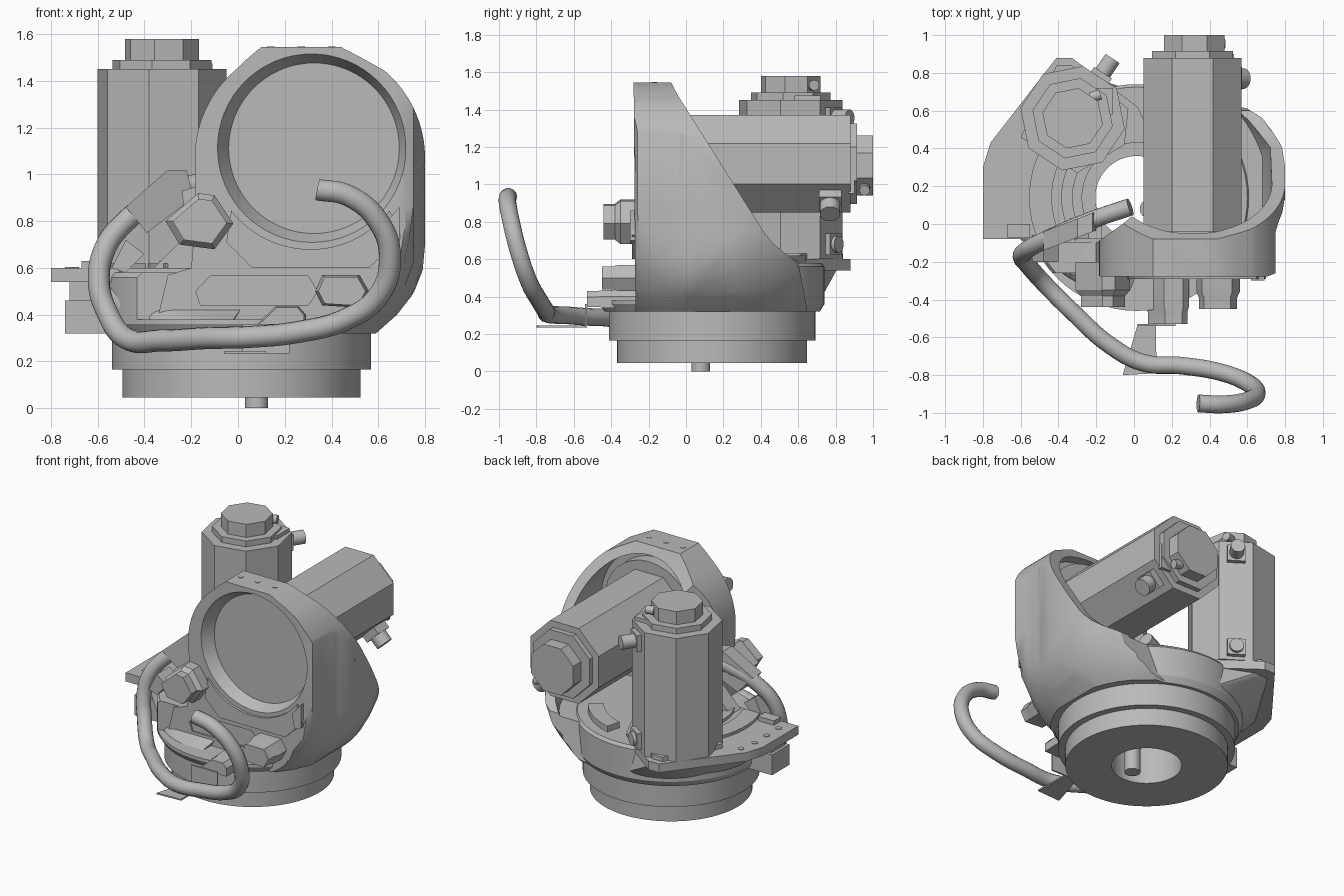
import bpy, bmesh
from math import sin, cos, pi, radians
from mathutils import Vector, Matrix

if "Cube" in bpy.data.objects:
    bpy.data.objects.remove(bpy.data.objects["Cube"])

grey = bpy.data.materials.new("cast_grey")
grey.use_nodes = True
grey.diffuse_color = (0.49, 0.49, 0.49, 1)
grey.node_tree.nodes["Principled BSDF"].inputs["Base Color"].default_value = grey.diffuse_color


def activate(ob):
    bpy.ops.object.select_all(action='DESELECT')
    ob.select_set(True)
    bpy.context.view_layer.objects.active = ob


def finish(name, bm):
    bmesh.ops.recalc_face_normals(bm, faces=bm.faces)
    me = bpy.data.meshes.new(name)
    bm.to_mesh(me)
    bm.free()
    me.materials.append(grey)
    ob = bpy.data.objects.new(name, me)
    bpy.context.collection.objects.link(ob)
    return ob


def place(p, axis, h):
    a, b = p
    return {'X': (h, a, b), 'Y': (a, h, b), 'Z': (a, b, h)}[axis]


def loft(name, axis, layers):
    """Skin a stack of (height, loop) sections along an axis."""
    bm = bmesh.new()
    rings = [[bm.verts.new(place(p, axis, h)) for p in loop] for h, loop in layers]
    for lo, hi in zip(rings, rings[1:]):
        for i in range(len(lo)):
            j = (i + 1) % len(lo)
            bm.faces.new((lo[i], lo[j], hi[j], hi[i]))
    bm.faces.new(rings[0])
    bm.faces.new(rings[-1])
    return finish(name, bm)


def prism(name, axis, loop, lo, hi):
    return loft(name, axis, [(lo, loop), (hi, loop)])


def arc(c, r, a0, a1, n):
    return [(c[0] + r * cos(radians(a0 + (a1 - a0) * i / n)),
             c[1] + r * sin(radians(a0 + (a1 - a0) * i / n))) for i in range(n + 1)]


def circle(c, r, n=64, turn=0):
    return arc(c, r, turn, turn + 360, n)[:-1]


def octagon(c, flat, turn=22.5):
    return circle(c, flat / cos(pi / 8), 8, turn)


def rect(x0, x1, z0, z1):
    return [(x0, z0), (x1, z0), (x1, z1), (x0, z1)]


def rod(name, start, direction, r, length, n=20):
    bm = bmesh.new()
    bmesh.ops.create_cone(bm, cap_ends=True, segments=n, radius1=r, radius2=r, depth=length)
    d = Vector(direction).normalized()
    bm.transform(d.to_track_quat('Z', 'Y').to_matrix().to_4x4() @ Matrix.Rotation(pi / n, 4, 'Z'))
    bmesh.ops.translate(bm, verts=bm.verts, vec=Vector(start) + d * length / 2)
    return finish(name, bm)


def boolean(ob, cutter, op='DIFFERENCE'):
    cutter.hide_render = True
    m = ob.modifiers.new("cut", 'BOOLEAN')
    m.operation, m.object, m.solver = op, cutter, 'EXACT'
    activate(ob)
    bpy.ops.object.modifier_apply(modifier=m.name)
    bpy.data.objects.remove(cutter)


def bore(ob):
    boolean(ob, prism("bore_cutter", 'Z', circle(HUB, 0.22), -0.5, 0.8))


HUB = (0.015, 0.14)      # turning axis, x y
EYE = (0.31, 1.11)       # arm joint axis, x z
VM = (-0.325, 0.56)      # upright motor axis, x y
TURN = 33.75             # upright motor rotation

# Turntable rings and drive pin
ring = prism("base_ring", 'Z', circle(HUB, 0.508), 0.045, 0.165)
collar = prism("base_collar", 'Z', circle(HUB, 0.553), 0.165, 0.33)
rod("drive_pin", (0.08, 0.08, 0), (0, 0, 1), 0.05, 0.3)

# Round turret body with a flat front above its ledge
turret = loft("turret_body", 'Z', [(0.32, circle(HUB, 0.575)), (0.36, circle(HUB, 0.6)),
                                   (0.56, circle(HUB, 0.6)), (0.58, circle(HUB, 0.585))])
boolean(turret, prism("front_cutter", 'Z', rect(-1, 1, -1, -0.26), 0.38, 1))

# Deck that carries the upright motor, with a flared underside
wing = [(-0.8, -0.08), (-0.57, -0.08), (-0.36, -0.1), (0.0, -0.1), (0.1, 0.45), (0.02, 0.62),
        (-0.33, 0.88), (-0.41, 0.88), (-0.76, 0.43), (-0.8, 0.3)]
deck = prism("motor_deck", 'Z', wing, 0.54, 0.6)
boolean(deck, prism("counterbore", 'Z', circle(HUB, 0.29), 0.582, 0.8))
bm = bmesh.new()
flare_top = [(-0.7, 0.0), (-0.71, 0.34), (-0.42, 0.81), (-0.33, 0.81), (0.0, 0.67), (0.1, 0.0)]
for p, z in [(p, 0.35) for p in circle(HUB, 0.56)[16:48]] + [(p, 0.55) for p in flare_top]:
    bm.verts.new((*p, z))
bmesh.ops.convex_hull(bm, input=bm.verts)
flare = finish("deck_flare", bm)
for part in (ring, collar, turret, deck, flare):
    bore(part)
prism("wing_foot", 'Z', rect(-0.74, -0.48, -0.07, 0.12), 0.32, 0.46)
prism("wing_neck", 'Z', rect(-0.72, -0.5, -0.05, 0.1), 0.45, 0.55)
prism("wing_pad", 'Z', rect(-0.67, -0.55, -0.075, 0.0), 0.59, 0.63)
for i, y in enumerate((0.02, 0.15, 0.28, 0.4)):
    rod(f"deck_bolt_{i}", (-0.72 + 0.02 * (i == 3), y, 0.59), (0, 0, 1), 0.02, 0.014, 12)
for i, (r0, r1, a0, a1) in enumerate([(0.45, 0.57, 155, 205), (0.34, 0.4, 155, 215),
                                      (0.42, 0.52, 35, 75)]):
    prism(f"deck_arc_{i}", 'Z', arc(HUB, r0, a0, a1, 14) + arc(HUB, r1, a1, a0, 14), 0.56, 0.62)

# Arm housing: front, side and plan outlines intersected, then hollowed
HC = (0.31, 1.07)
front = arc(HC, 0.49, 0, 50, 16) + [(0.535, 1.495), (0.44, 1.545), (0.1, 1.545), (0.045, 1.5)]
front += arc(HC, 0.495, 130, 180, 16)
front += [(-0.18, 0.85), (-0.2, 0.6), (-0.3, 0.57), (-0.36, 0.32), (0.59, 0.32),
          (0.68, 0.4), (0.75, 0.49), (0.79, 0.59), (0.8, 0.7)]
side = [(-0.27, 0.32), (-0.28, 1.545), (-0.08, 1.545), (-0.04, 1.47), (0.42, 0.74), (0.47, 0.68),
        (0.53, 0.63), (0.6, 0.585), (0.65, 0.32)]
plan = [(x, -0.28) for x in (-0.4, -0.2, 0.0, 0.2, 0.4, 0.5, 0.6, 0.7)]
plan += [(0.75, -0.26), (0.75, -0.15), (0.75, -0.04), (0.765, 0.01), (0.785, 0.06), (0.8, 0.15),
         (0.8, 0.3), (0.785, 0.4), (0.75, 0.49), (0.69, 0.57), (0.6, 0.63), (0.4, 0.7),
         (0.1, 0.7), (0.0, 0.05), (-0.06, 0.0), (-0.2, -0.1), (-0.4, -0.1)]


def bowl_section(limit):
    """Plan outline held within a distance of the turning axis."""
    hub = Vector(HUB)
    out = []
    for p in plan:
        d = Vector(p) - hub
        out.append(tuple(hub + d * min(1, limit / d.length)))
    return out


housing = prism("arm_housing", 'Y', front, -0.5, 1)
boolean(housing, prism("side_outline", 'X', side, -1, 1), 'INTERSECT')
bowl = [(0.3, 0.58), (0.36, 0.64), (0.43, 0.7), (0.52, 0.75), (0.62, 0.79), (0.74, 0.82),
        (0.86, 0.85), (2, 0.86)]
boolean(housing, loft("plan_outline", 'Z', [(z, bowl_section(r)) for z, r in bowl]), 'INTERSECT')
cavity = prism("cavity", 'Y', arc(HC, 0.42, 0, 180, 40) + [(-0.11, 0.57), (0.68, 0.57), (0.72, 0.7)],
               -0.12, 1.2)
boolean(cavity, loft("bowl_lining", 'Z', [(z, circle(HUB, r - 0.07)) for z, r in bowl]), 'INTERSECT')
boolean(housing, cavity)
boolean(housing, loft("eye_cutter", 'Y', [(-0.32, circle(EYE, 0.425)),
                                          (-0.2, circle((0.325, 1.112), 0.365))]))
boolean(housing, prism("trench_cutter", 'Y', [(-0.16, 0.44), (0.3, 0.44), (0.34, 0.5), (0.3, 0.565),
                                              (-0.12, 0.565), (-0.18, 0.5)], -0.5, -0.25))
bore(housing)
prism("front_apron", 'Y', arc(EYE, 0.43, 218, 322, 30)
      + [(0.7, 0.73), (0.56, 0.6), (0.06, 0.6), (-0.05, 0.71)], -0.29, -0.25)
prism("shell_lug", 'Y', [(0.62, 0.78), (0.69, 0.86), (0.69, 0.7), (0.64, 0.68)], -0.3, -0.25)
for i, (y, z) in enumerate([(0.14, 1.03), (0.26, 0.83)]):
    rod(f"shell_bolt_{i}", (0.785, y, z), (1, 0, 0), 0.012, 0.014, 10)
for i, x in enumerate((0.14, 0.27, 0.4)):
    rod(f"top_bolt_{i}", (x, -0.17, 1.54), (0, 0, 1), 0.016, 0.008, 10)

# Long motor through the arm housing
prism("arm_motor_flange", 'Y', circle(EYE, 0.34, 32), -0.13, -0.04)
prism("arm_motor", 'Y', octagon(EYE, 0.26), -0.06, 0.88)
prism("arm_motor_plate", 'Y', octagon(EYE, 0.215), 0.87, 0.915)
prism("arm_motor_ears", 'Y', rect(0.2, 0.53, 0.95, 1.12), 0.87, 0.9)
prism("arm_motor_cap", 'Y', octagon((0.32, 1.1), 0.16), 0.9, 1.0)
rod("arm_cap_plug", (0.42, 0.955, 0.985), (1, 0, -0.3), 0.028, 0.06)
k = Vector((1, 0, -1)).normalized()
p = Vector((EYE[0], 0.77, EYE[1])) + k * 0.25
rod("arm_plug_base", p, k, 0.085, 0.06, 4)
rod("arm_plug", p, k, 0.055, 0.13)

# Upright motor on the deck
prism("upright_mount", 'Z', [(-0.6, 0.46), (-0.41, 0.84), (-0.33, 0.84), (-0.03, 0.61),
                             (-0.05, 0.42), (-0.3, 0.27)], 0.59, 0.63)
prism("upright_motor", 'Z', octagon(VM, 0.26, TURN), 0.6, 1.45)
prism("upright_plate", 'Z', octagon(VM, 0.2, TURN), 1.44, 1.49)
prism("upright_ears", 'Z', rect(-0.4, -0.11, 0.58, 0.72), 1.44, 1.475)
prism("upright_cap", 'Z', octagon(VM, 0.15, TURN), 1.48, 1.58)
rod("upright_cap_plug", (-0.23, 0.67, 1.53), (1, 0.3, 0), 0.028, 0.055)
k = Vector((cos(radians(TURN + 22.5)), sin(radians(TURN + 22.5)), 0))
for label, z, length in (("upper", 1.355, 0.13), ("lower", 0.68, 0.06)):
    p = Vector((*VM, z)) + k * 0.25
    rod(f"{label}_plug_base", p, k, 0.08, 0.04, 4)
    rod(f"{label}_plug", p, k, 0.045, length)


# Stop blocks on the front
def stop_block(name, loop, y0, y1, shrink):
    cx = sum(q[0] for q in loop) / len(loop)
    cz = sum(q[1] for q in loop) / len(loop)
    small = [(cx + (x - cx) * shrink, cz + (z - cz) * shrink) for x, z in loop]
    loft(name, 'Y', [(y1, loop), (y0 + 0.09, loop), (y0 + 0.06, small), (y0, small)])


stop_block("right_stop", [(-0.31, 0.8), (-0.25, 0.7), (-0.1, 0.68), (-0.02, 0.79),
                          (-0.1, 0.91), (-0.17, 0.92)], -0.44, -0.2, 0.8)
stop_block("left_stop", [(0.33, 0.5), (0.36, 0.44), (0.52, 0.43), (0.56, 0.5),
                         (0.52, 0.57), (0.36, 0.57)], -0.45, -0.22, 0.88)
stop_block("centre_stop", [(0.06, 0.34), (0.29, 0.34), (0.29, 0.4), (0.26, 0.435),
                           (0.16, 0.435)], -0.53, -0.2, 0.9)

# Cable with its clamps and tray
path = [(0.34, -0.95, 0.935), (0.47, -0.955, 0.91), (0.6, -0.935, 0.8), (0.65, -0.895, 0.64),
        (0.6, -0.84, 0.48), (0.46, -0.785, 0.38), (0.25, -0.75, 0.325), (0.05, -0.735, 0.305),
        (-0.13, -0.64, 0.3), (-0.32, -0.47, 0.29), (-0.48, -0.31, 0.3), (-0.56, -0.22, 0.41),
        (-0.595, -0.175, 0.54), (-0.57, -0.14, 0.68), (-0.49, -0.095, 0.79),
        (-0.35, -0.03, 0.89), (-0.2, 0.03, 0.95), (-0.02, 0.09, 0.99)]
cu = bpy.data.curves.new("cable", 'CURVE')
cu.dimensions, cu.bevel_depth, cu.bevel_resolution = '3D', 0.047, 5
cu.resolution_u, cu.use_fill_caps = 8, True
sp = cu.splines.new('BEZIER')
sp.bezier_points.add(len(path) - 1)
for bp, co in zip(sp.bezier_points, path):
    bp.co = co
    bp.handle_left_type = bp.handle_right_type = 'AUTO'
cu.materials.append(grey)
cable = bpy.data.objects.new("cable", cu)
bpy.context.collection.objects.link(cable)
activate(cable)
bpy.ops.object.convert(target='MESH')
bracket = prism("cable_bracket", 'Y', [(-0.48, 0.86), (-0.3, 1.02), (-0.22, 1.02), (-0.19, 0.9),
                                       (-0.39, 0.75)], -0.11, -0.01)
for v in bracket.data.vertices:
    v.co.y += 0.38 * (v.co.x + 0.4)
prism("bracket_post", 'Y', [(-0.38, 0.58), (-0.17, 0.58), (-0.17, 0.95), (-0.24, 0.93),
                            (-0.22, 0.74), (-0.34, 0.62)], -0.08, 0.03)
prism("cable_clip", 'Y', [(-0.54, 0.6), (-0.48, 0.58), (-0.4, 0.66), (-0.48, 0.72)], -0.2, -0.06)
prism("cable_tray", 'Z', [(-0.06, -0.8), (0.12, -0.79), (0.115, -0.53), (0.02, -0.53)], 0.235, 0.245)
prism("tray_riser", 'Y', rect(0.02, 0.22, 0.235, 0.36), -0.54, -0.53)

# Smooth curved surfaces, keep hard edges
for ob in [o for o in bpy.context.scene.objects if o.type == 'MESH' and grey.name in o.data.materials]:
    activate(ob)
    bpy.ops.object.shade_smooth_by_angle(angle=radians(28))
